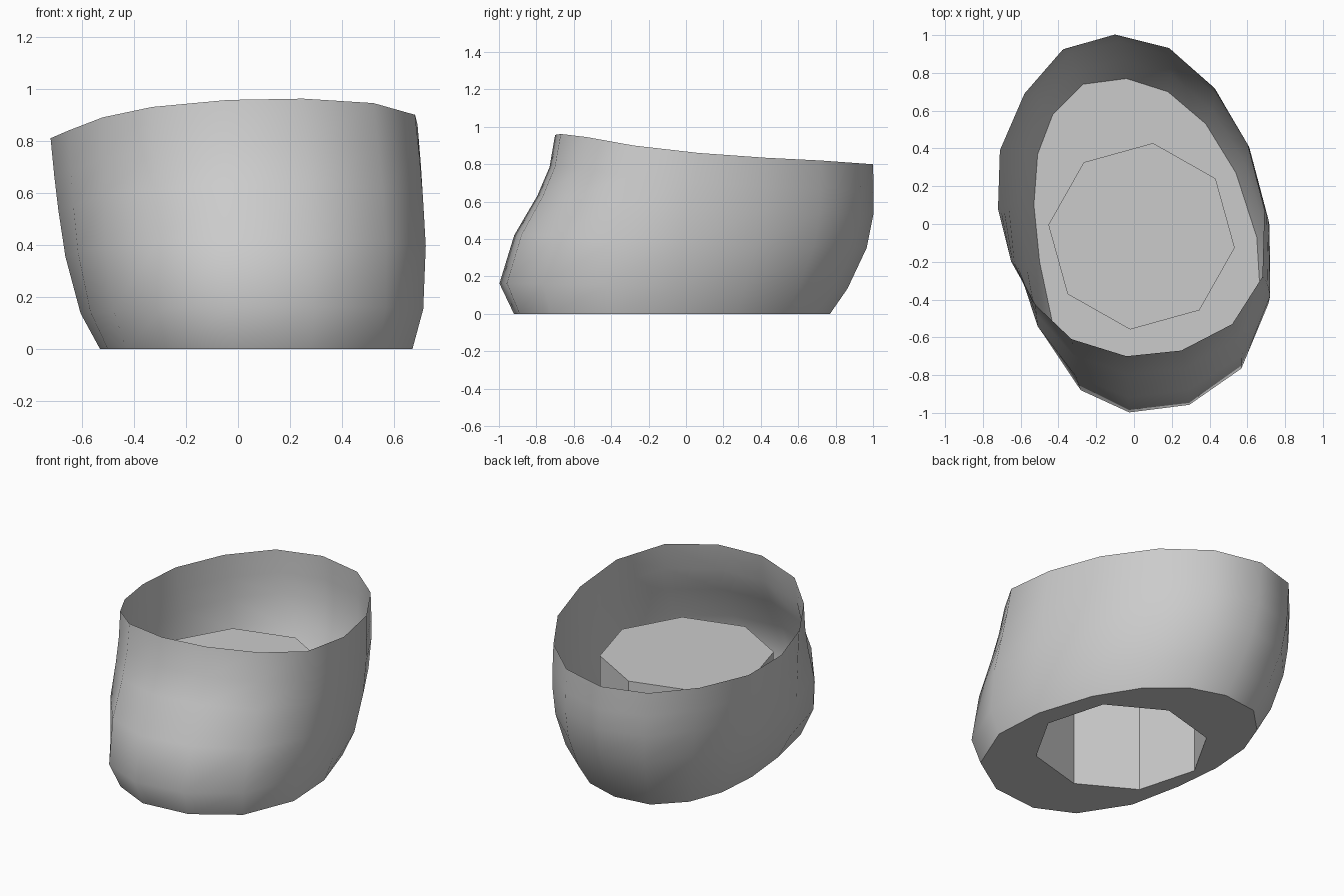
import bpy, bmesh, math

if "Cube" in bpy.data.objects:
    bpy.data.objects.remove(bpy.data.objects["Cube"])

# Matching outlines of the shell: foot (z = 0) and slanted rim, clockwise from the back
FOOT = [(-.04, .77), (.18, .70), (.38, .53), (.54, .27), (.65, -.07), (.67, -.40),
        (.54, -.72), (.28, -.89), (-.02, -.92), (-.25, -.81), (-.43, -.53), (-.50, -.20),
        (-.53, .10), (-.51, .37), (-.43, .58), (-.27, .74)]
RIM = [(-.11, 1.0, .80), (.18, .93, .805), (.42, .72, .82), (.60, .42, .835),
       (.69, .07, .86), (.68, -.28, .90), (.52, -.53, .945), (.25, -.67, .962),
       (-.04, -.70, .957), (-.33, -.61, .93), (-.52, -.43, .89), (-.65, -.20, .84),
       (-.72, .08, .81), (-.71, .39, .80), (-.58, .69, .80), (-.38, .92, .80)]
# Height fraction, then outward bulge at front, back and sides
ROWS = [(0, 0, 0, 0), (.17, .115, .055, .043), (.44, .095, .095, .05),
        (.66, .02, .08, .035), (.82, -.01, .045, .02), (1, 0, 0, 0)]


def finish(name, bm, smooth=False):
    mesh = bpy.data.meshes.new(name)
    bm.to_mesh(mesh)
    bm.free()
    obj = bpy.data.objects.new(name, mesh)
    bpy.context.collection.objects.link(obj)
    for p in mesh.polygons:
        p.use_smooth = smooth
    return obj


def shell_ring(t, front, back, side):
    ring = []
    for (ax, ay), (bx, by, bz) in zip(FOOT, RIM):
        x, y = ax + (bx - ax) * t, ay + (by - ay) * t
        a = math.atan2(y / .95, x / .68)
        s = math.sin(a)
        ring.append((x + side * math.cos(a), y + (back if s > 0 else front) * s, bz * t))
    return ring


def loft(bm, rings):
    loops = [[bm.verts.new(co) for co in ring] for ring in rings]
    n = len(loops[0])
    for lo, hi in zip(loops, loops[1:]):
        for i in range(n):
            j = (i + 1) % n
            bm.faces.new((lo[j], lo[i], hi[i], hi[j]))
    return loops


def octagon(z):
    return [(.04 + .497 * math.cos(math.radians(83 - 45 * k)),
             -.065 + .497 * math.sin(math.radians(83 - 45 * k)), z) for k in range(8)]


# Oval shell, open at the top
bm = bmesh.new()
loft(bm, [shell_ring(*row) for row in ROWS])
finish("oval_shell", bm, smooth=True)

# Flat floor with an octagonal hole
bm = bmesh.new()
edges = []
for ring in ([(x, y, 0) for x, y in FOOT], octagon(0)):
    vs = [bm.verts.new(co) for co in ring]
    edges += [bm.edges.new((vs[i - 1], vs[i])) for i in range(len(vs))]
bmesh.ops.triangle_fill(bm, edges=edges, use_beauty=True, use_dissolve=False)
for f in bm.faces:
    f.normal_update()
    if f.normal.z > 0:
        f.normal_flip()
finish("floor", bm)

# Hollow octagonal plug, capped on top and open below
bm = bmesh.new()
loops = loft(bm, [octagon(0), octagon(.56)])
bm.faces.new(loops[1][::-1])
finish("centre_plug", bm)
